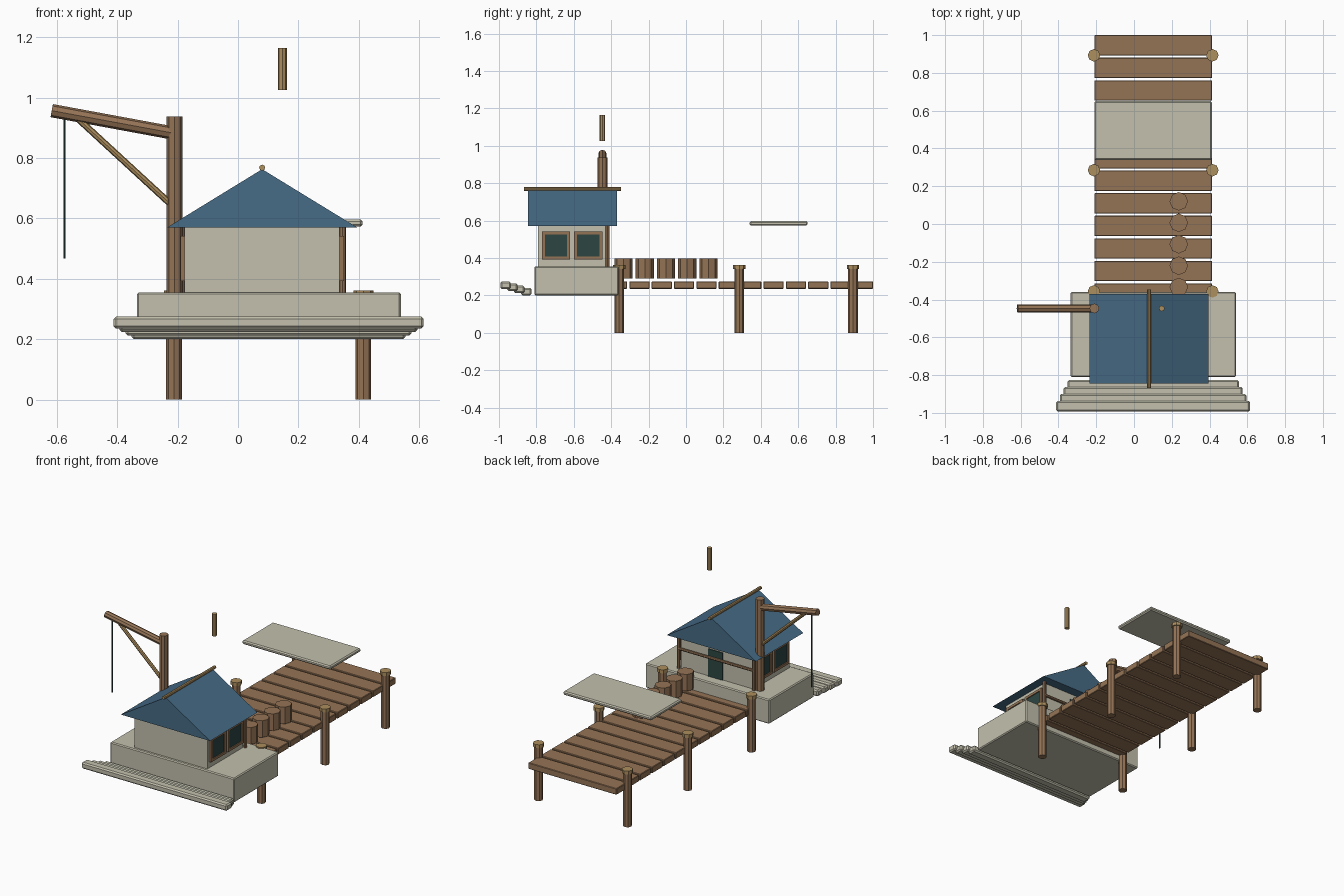
import bpy
import bmesh
from math import radians, pi
from mathutils import Vector

cube = bpy.data.objects.get("Cube")
if cube:
    bpy.data.objects.remove(cube, do_unlink=True)


def material(name, r, g, b):
    def lin(c):
        return ((c / 255 + 0.055) / 1.055) ** 2.4
    m = bpy.data.materials.new(name)
    col = (lin(r), lin(g), lin(b), 1)
    m.use_nodes = True
    m.diffuse_color = col
    m.node_tree.nodes["Principled BSDF"].inputs["Base Color"].default_value = col
    return m


STONE = material("pale_stone", 195, 192, 173)
WOOD = material("brown_wood", 149, 116, 86)
TAN = material("tan_wood", 172, 142, 94)
BLUE = material("blue_roof", 70, 107, 134)
DARK = material("dark_teal", 44, 70, 66)


def finish(bm, name, mat):
    mesh = bpy.data.meshes.new(name)
    bmesh.ops.recalc_face_normals(bm, faces=bm.faces)
    bm.to_mesh(mesh)
    bm.free()
    mesh.materials.append(mat)
    ob = bpy.data.objects.new(name, mesh)
    bpy.context.collection.objects.link(ob)
    return ob


def box(name, mat, xs, ys, zs, bevel=0):
    """Box given by its extent on each axis."""
    bm = bmesh.new()
    bmesh.ops.create_cube(bm, size=1)
    for v in bm.verts:
        for i, (lo, hi) in enumerate((xs, ys, zs)):
            v.co[i] = hi if v.co[i] > 0 else lo
    ob = finish(bm, name, mat)
    if bevel:
        mod = ob.modifiers.new("edge_bevel", "BEVEL")
        mod.width = bevel
        mod.segments = 1
    return ob


def rod(name, mat, start, end, radius, sides=8):
    """Faceted cylinder between two points."""
    a, b = Vector(start), Vector(end)
    bm = bmesh.new()
    bmesh.ops.create_cone(bm, cap_ends=True, segments=sides, radius1=radius,
                          radius2=radius, depth=(b - a).length)
    ob = finish(bm, name, mat)
    ob.location = (a + b) / 2
    ob.rotation_euler = (b - a).to_track_quat("Z", "Y").to_euler()
    return ob


# Stone base and the sunken front steps
box("foundation", STONE, (-0.335, 0.54), (-0.81, -0.36), (0.2, 0.355), 0.006)
for i in range(4):
    back = -0.937 + 0.037 * i
    low = 0.235 - 0.0117 * i
    box(f"front_step_{i + 1}", STONE, (-0.412 + 0.02 * i, 0.615 - 0.02 * i),
        (back - 0.056, back), (low, low + 0.04), 0.008)

# House body
box("house_walls", STONE, (-0.177, 0.337), (-0.79, -0.43), (0.35, 0.572))
box("back_door", DARK, (0.04, 0.14), (-0.431, -0.424), (0.355, 0.53))
for side, x in (("right", -0.186), ("left", 0.346)):
    rod(f"{side}_porch_post", WOOD, (x, -0.42, 0.35), (x, -0.42, 0.575), 0.011)
rod("porch_rail", WOOD, (-0.186, -0.418, 0.48), (0.346, -0.418, 0.48), 0.009)

# Framed windows, two on each side
for side, wall, out in (("right", -0.177, -1), ("left", 0.337, 1)):
    for n, y in enumerate((-0.695, -0.522)):
        for part, grow, depth, mat in (("glass", 0, 0.008, DARK), ("frame", 1, 0.014, WOOD)):
            xs = sorted((wall - out * 0.002, wall + out * depth))
            if not grow:
                box(f"{side}_window_glass_{n}", mat, xs, (y - 0.07, y + 0.07), (0.4, 0.535))
                continue
            for k, s in enumerate((-1, 1)):
                yc, zc = y + s * 0.068, 0.467 + s * 0.066
                box(f"{side}_window_jamb_{n}{k}", mat, xs,
                    (yc - 0.008, yc + 0.008), (0.393, 0.541))
                box(f"{side}_window_bar_{n}{k}", mat, xs,
                    (y - 0.06, y + 0.06), (zc - 0.008, zc + 0.008))

# Gable roof
bm = bmesh.new()
gable = [bm.verts.new(p) for p in ((-0.235, -0.845, 0.57), (0.395, -0.845, 0.57),
                                   (0.08, -0.845, 0.763))]
face = bm.faces.new(gable)
ext = bmesh.ops.extrude_face_region(bm, geom=[face], use_keep_orig=True)
bmesh.ops.translate(bm, vec=(0, 0.475, 0),
                    verts=[g for g in ext["geom"] if isinstance(g, bmesh.types.BMVert)])
finish(bm, "gable_roof", BLUE)
rod("ridge_pole", TAN, (0.08, -0.867, 0.768), (0.08, -0.347, 0.768), 0.01)
rod("raised_chimney_pole", TAN, (0.147, -0.447, 1.025), (0.147, -0.447, 1.165), 0.015)

# Hoist
rod("hoist_post", WOOD, (-0.21, -0.447, 0.35), (-0.21, -0.447, 0.937), 0.026)
rod("hoist_beam", WOOD, (-0.617, -0.447, 0.957), (-0.2, -0.447, 0.88), 0.022)
rod("hoist_brace", TAN, (-0.53, -0.447, 0.93), (-0.215, -0.447, 0.64), 0.011)
rod("hoist_rope", DARK, (-0.575, -0.447, 0.468), (-0.575, -0.447, 0.94), 0.004, 6)

# Pier deck and posts
for i in range(12):
    far = 1 - 0.1195 * i
    box(f"pier_plank_{i + 1}", WOOD, (-0.21, 0.413), (far - 0.108, far), (0.235, 0.275), 0.003)
for i, y in enumerate((-0.357, 0.285, 0.893)):
    for side, x in (("right", -0.212), ("left", 0.415)):
        rod(f"{side}_pier_post_{i + 1}", WOOD, (x, y, 0), (x, y, 0.345), 0.026)
        rod(f"{side}_pier_cap_{i + 1}", TAN, (x, y, 0.34), (x, y, 0.362), 0.033)

# Barrels in a row, and the raised slab
for i in range(5):
    y = 0.12 - 0.1135 * i
    rod(f"barrel_{i + 1}", WOOD, (0.237, y, 0.29), (0.237, y, 0.397), 0.049)
box("raised_slab", STONE, (-0.21, 0.413), (0.34, 0.65), (0.573, 0.597), 0.007)
